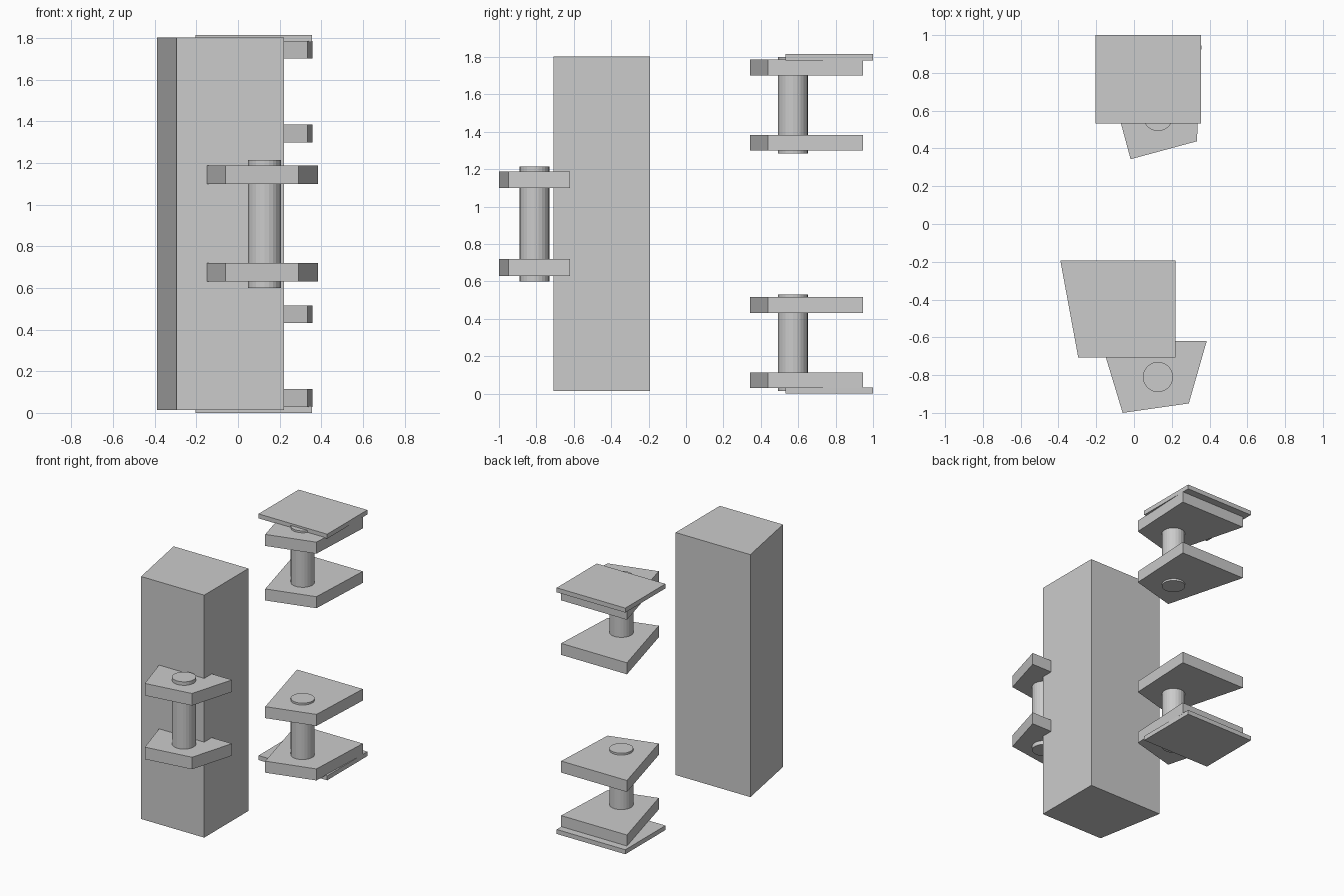
import bpy
import bmesh

if "Cube" in bpy.data.objects:
    bpy.data.objects.remove(bpy.data.objects["Cube"])

# One flat grey for the whole model
grey = bpy.data.materials.new("plain_grey")
grey.diffuse_color = (0.6, 0.6, 0.6, 1)
grey.use_nodes = True
grey.node_tree.nodes["Principled BSDF"].inputs["Base Color"].default_value = grey.diffuse_color


def finish(name, bm):
    bmesh.ops.recalc_face_normals(bm, faces=bm.faces)
    mesh = bpy.data.meshes.new(name)
    bm.to_mesh(mesh)
    bm.free()
    mesh.materials.append(grey)
    obj = bpy.data.objects.new(name, mesh)
    bpy.context.collection.objects.link(obj)


def slab(name, outline, z0, z1):
    """Extrude a plan outline from z0 to z1."""
    bm = bmesh.new()
    face = bm.faces.new([bm.verts.new((x, y, z0)) for x, y in outline])
    top = bmesh.ops.extrude_face_region(bm, geom=[face])["geom"]
    bmesh.ops.translate(bm, vec=(0, 0, z1 - z0),
                        verts=[v for v in top if isinstance(v, bmesh.types.BMVert)])
    finish(name, bm)


def pin(name, x, y, z0, z1, radius=0.08):
    bm = bmesh.new()
    bmesh.ops.create_cone(bm, cap_ends=True, segments=24, radius1=radius,
                          radius2=radius, depth=z1 - z0)
    bmesh.ops.translate(bm, vec=(x, y, (z0 + z1) / 2), verts=bm.verts)
    finish(name, bm)


# Main post
slab("post", [(-0.39, -0.193), (0.22, -0.193), (0.22, -0.708), (-0.295, -0.708)],
     0.015, 1.803)

# Front hinge: two lugs partly sunk in the post, joined by a pin
front_lug = [(-0.06, -1.0), (0.29, -0.95), (0.385, -0.62), (-0.175, -0.62)]
for label, z in (("lower", 0.63), ("upper", 1.10)):
    slab("front_lug_" + label, front_lug, z, z + 0.089)
pin("front_pin", 0.127, -0.81, 0.60, 1.215)

# Rear hinges: each has two lugs, a pin and an end plate, mirrored in height
HEIGHT = 1.815
back_lug = [(-0.018, 0.343), (0.333, 0.438), (0.357, 0.945), (-0.18, 0.945)]
plate = [(-0.205, 0.532), (0.355, 0.532), (0.355, 1.0), (-0.205, 1.0)]


def span(z0, z1, flip):
    return (HEIGHT - z1, HEIGHT - z0) if flip else (z0, z1)


for label, flip in (("lower", False), ("upper", True)):
    slab("back_plate_" + label, plate, *span(0, 0.033, flip))
    slab("back_outer_lug_" + label, back_lug, *span(0.029, 0.114, flip))
    slab("back_inner_lug_" + label, back_lug, *span(0.431, 0.516, flip))
    pin("back_pin_" + label, 0.127, 0.572, *span(0.015, 0.53, flip))
